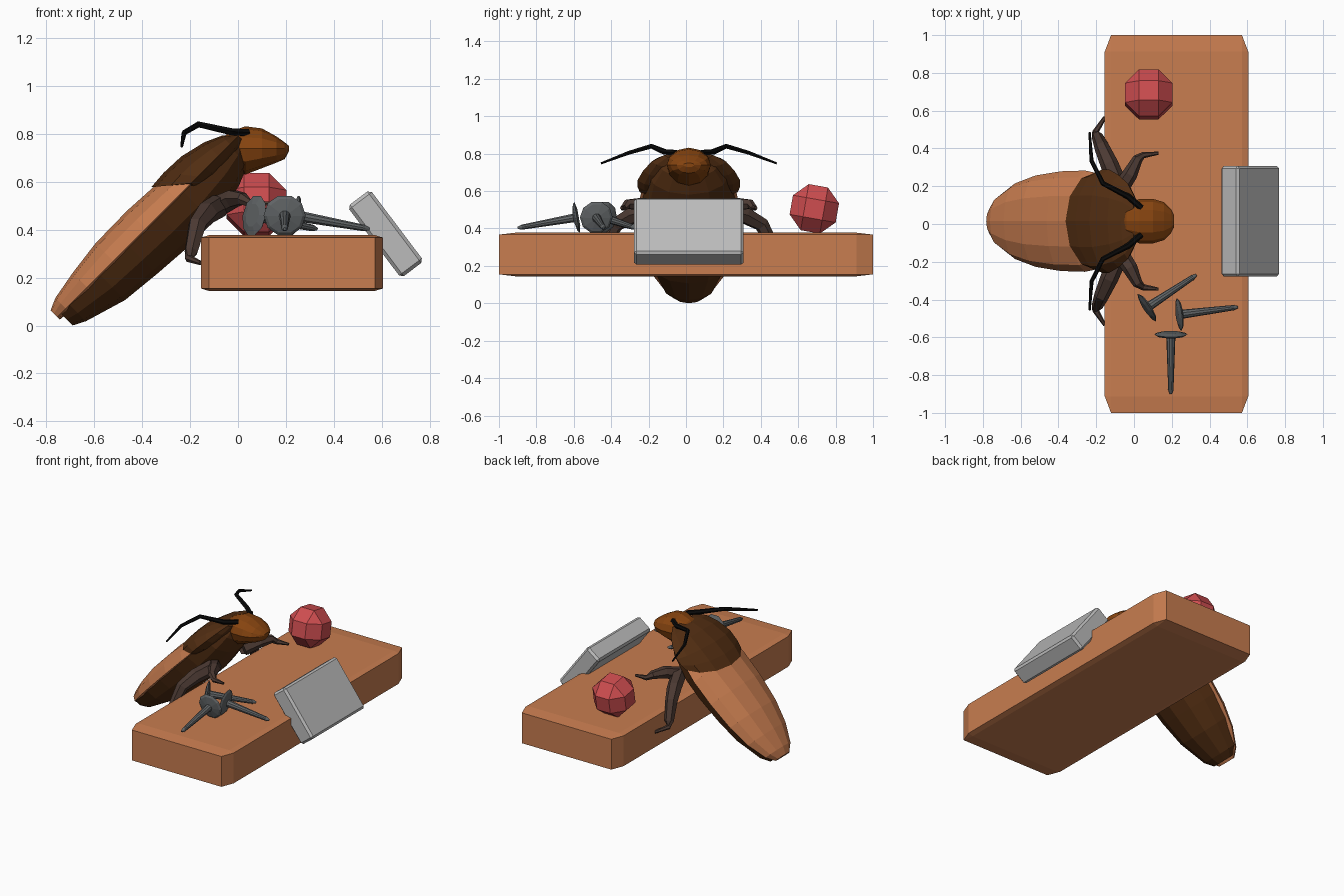
import bpy, bmesh, math
from mathutils import Vector, Matrix

if "Cube" in bpy.data.objects:
    bpy.data.objects.remove(bpy.data.objects["Cube"])

CY = 0.015  # centre line of the insect


def material(name, r, g, b):
    m = bpy.data.materials.new(name)
    m.diffuse_color = (r, g, b, 1)
    m.use_nodes = True
    m.node_tree.nodes["Principled BSDF"].inputs["Base Color"].default_value = m.diffuse_color
    return m


WOOD = material("tan_brown", 0.58, 0.205, 0.08)
DARK = material("dark_brown", 0.085, 0.027, 0.006)
HEAD = material("amber_brown", 0.24, 0.058, 0.005)
LEG = material("grey_brown", 0.07, 0.041, 0.032)
BLACK = material("black", 0.003, 0.003, 0.003)
RED = material("red", 0.62, 0.075, 0.08)
PALE = material("light_grey", 0.5, 0.5, 0.5)
STEEL = material("steel_grey", 0.12, 0.13, 0.135)


def finish(name, bm, mat):
    bmesh.ops.recalc_face_normals(bm, faces=bm.faces[:])
    me = bpy.data.meshes.new(name)
    bm.to_mesh(me)
    bm.free()
    me.materials.append(mat)
    ob = bpy.data.objects.new(name, me)
    bpy.context.collection.objects.link(ob)
    return ob


def skin(name, rings, mat):
    """Join rings of points into a closed solid."""
    bm = bmesh.new()
    vs = [[bm.verts.new(p) for p in ring] for ring in rings]
    n = len(vs[0])
    for a, b in zip(vs, vs[1:]):
        for i in range(n):
            j = (i + 1) % n
            bm.faces.new((a[i], a[j], b[j], b[i]))
    bm.faces.new(vs[0])
    bm.faces.new(vs[-1])
    return finish(name, bm, mat)


def on_body(s, y, h):
    """Along the body, across it and up from it, leaning at 45 degrees."""
    k = math.sqrt(0.5)
    return Vector((-0.74 + k * (s - h), CY + y, 0.05 + k * (s + h)))


def on_head(s, y, h):
    return Vector((s, CY + y, 0.74 + h))


def shell(name, sections, mat, place=on_body, n=12):
    """Sections: position, half width, top, bottom, backward sweep of the crown."""
    rings = []
    for s, hw, top, bot, skew in sections:
        ring = []
        for i in range(n):
            a = 2 * math.pi * i / n
            sn = math.sin(a)
            h = top * sn if sn > 0 else -bot * sn
            ring.append(place(s + skew * (1 - max(sn, 0)), hw * math.cos(a), h))
        rings.append(ring)
    return skin(name, rings, mat)


def tube(name, path, radii, mat, n=6):
    pts = [Vector(p) for p in path]
    rings = []
    for i, p in enumerate(pts):
        d = pts[min(i + 1, len(pts) - 1)] - pts[max(i - 1, 0)]
        q = d.to_track_quat('Z', 'Y')
        rings.append([p + q @ Vector((radii[i] * math.cos(2 * math.pi * k / n),
                                      radii[i] * math.sin(2 * math.pi * k / n), 0))
                      for k in range(n)])
    return skin(name, rings, mat)


def block(name, size, bevel, centre, rot, mat, scale_first=True):
    bm = bmesh.new()
    bmesh.ops.create_cube(bm, size=1)
    if scale_first:
        bmesh.ops.scale(bm, vec=size, verts=bm.verts[:])
    bmesh.ops.bevel(bm, geom=bm.edges[:], offset=bevel, segments=1, affect='EDGES')
    if not scale_first:
        bmesh.ops.scale(bm, vec=size, verts=bm.verts[:])
    bmesh.ops.transform(bm, matrix=Matrix.Translation(centre) @ rot, verts=bm.verts[:])
    return finish(name, bm, mat)


# Plank, with its bevel stretched along the length
block("plank", (0.76, 2.0, 0.233), 0.044, (0.225, 0, 0.261), Matrix(), WOOD, False)
# Leaning slab
block("slab", (0.374, 0.586, 0.119), 0.014, (0.616, CY, 0.383),
      Matrix.Rotation(math.radians(53), 4, 'Y'), PALE)
# Faceted ball
block("ball", (0.25, 0.25, 0.25), 0.073, (0.078, 0.686, 0.505),
      Matrix.Rotation(math.radians(-10), 4, 'X'), RED)

# Insect body
shell("abdomen", [(0.0, 0.09, 0.02, -0.07, 0), (0.052, 0.14, 0.02, -0.097, 0),
                  (0.23, 0.205, 0.02, -0.15, 0), (0.4, 0.235, 0.02, -0.167, 0),
                  (0.58, 0.25, 0.04, -0.18, 0), (0.72, 0.25, 0.05, -0.18, 0),
                  (0.9, 0.215, 0.05, -0.15, 0), (0.99, 0.16, 0.02, -0.113, 0),
                  (1.03, 0.10, 0.0, -0.07, 0)], DARK)
shell("wings", [(-0.02, 0.07, 0.04, -0.015, 0), (0.03, 0.13, 0.062, -0.02, 0),
                (0.155, 0.20, 0.085, -0.02, 0), (0.31, 0.242, 0.105, -0.02, 0),
                (0.5, 0.264, 0.108, -0.02, 0), (0.68, 0.268, 0.098, -0.02, 0),
                (0.8, 0.25, 0.085, -0.02, 0)], WOOD)
shell("neck_shield", [(0.64, 0.262, 0.106, -0.04, 0.13), (0.72, 0.274, 0.112, -0.05, 0.09),
                      (0.82, 0.274, 0.108, -0.06, 0.04), (0.93, 0.245, 0.082, -0.06, 0),
                      (1.0, 0.20, 0.05, -0.05, 0), (1.05, 0.13, 0.01, -0.03, 0)], DARK)
shell("head", [(-0.08, 0.04, 0.03, -0.005, 0), (-0.04, 0.09, 0.065, -0.05, 0),
               (0.03, 0.118, 0.092, -0.11, 0), (0.10, 0.118, 0.083, -0.083, 0),
               (0.16, 0.10, 0.05, -0.06, 0), (0.195, 0.065, 0.025, -0.045, 0),
               (0.213, 0.03, 0.01, -0.012, 0)], HEAD, on_head)

# Mirrored legs and feelers
for side, sg in (("left", 1), ("right", -1)):
    def mir(path):
        return [(x, CY + sg * y, z) for x, y, z in path]
    tube(side + "_feeler", mir([(0.04, 0.07, 0.805), (-0.03, 0.13, 0.81), (-0.165, 0.2, 0.84),
                                (-0.225, 0.32, 0.805), (-0.235, 0.47, 0.748)]),
         [0.017, 0.016, 0.013, 0.011, 0.006], BLACK)
    tube(side + "_front_leg", mir([(-0.08, 0.16, 0.5), (-0.02, 0.25, 0.53), (0.02, 0.33, 0.53),
                                   (0.05, 0.35, 0.51), (0.13, 0.36, 0.51)]),
         [0.045, 0.04, 0.027, 0.017, 0.008], LEG)
    tube(side + "_rear_leg", mir([(-0.08, 0.18, 0.5), (-0.13, 0.30, 0.47), (-0.17, 0.39, 0.42),
                                  (-0.195, 0.45, 0.31), (-0.205, 0.47, 0.28),
                                  (-0.155, 0.55, 0.26)]),
         [0.05, 0.048, 0.04, 0.03, 0.017, 0.009], LEG)

# Loose nails: flat head, tapering shank
for i, (head, tip) in enumerate([((0.195, -0.58, 0.46), (0.195, -0.90, 0.403)),
                                 ((0.235, -0.48, 0.46), (0.55, -0.44, 0.403)),
                                 ((0.065, -0.445, 0.46), (0.33, -0.27, 0.403))]):
    a, b = Vector(head), Vector(tip)
    tube("nail_%d" % (i + 1), [a.lerp(b, t) for t in (-0.02, 0.01, 0.04, 0.07, 0.93, 1)],
         [0.05, 0.088, 0.075, 0.024, 0.014, 0.006], STEEL, 10)
